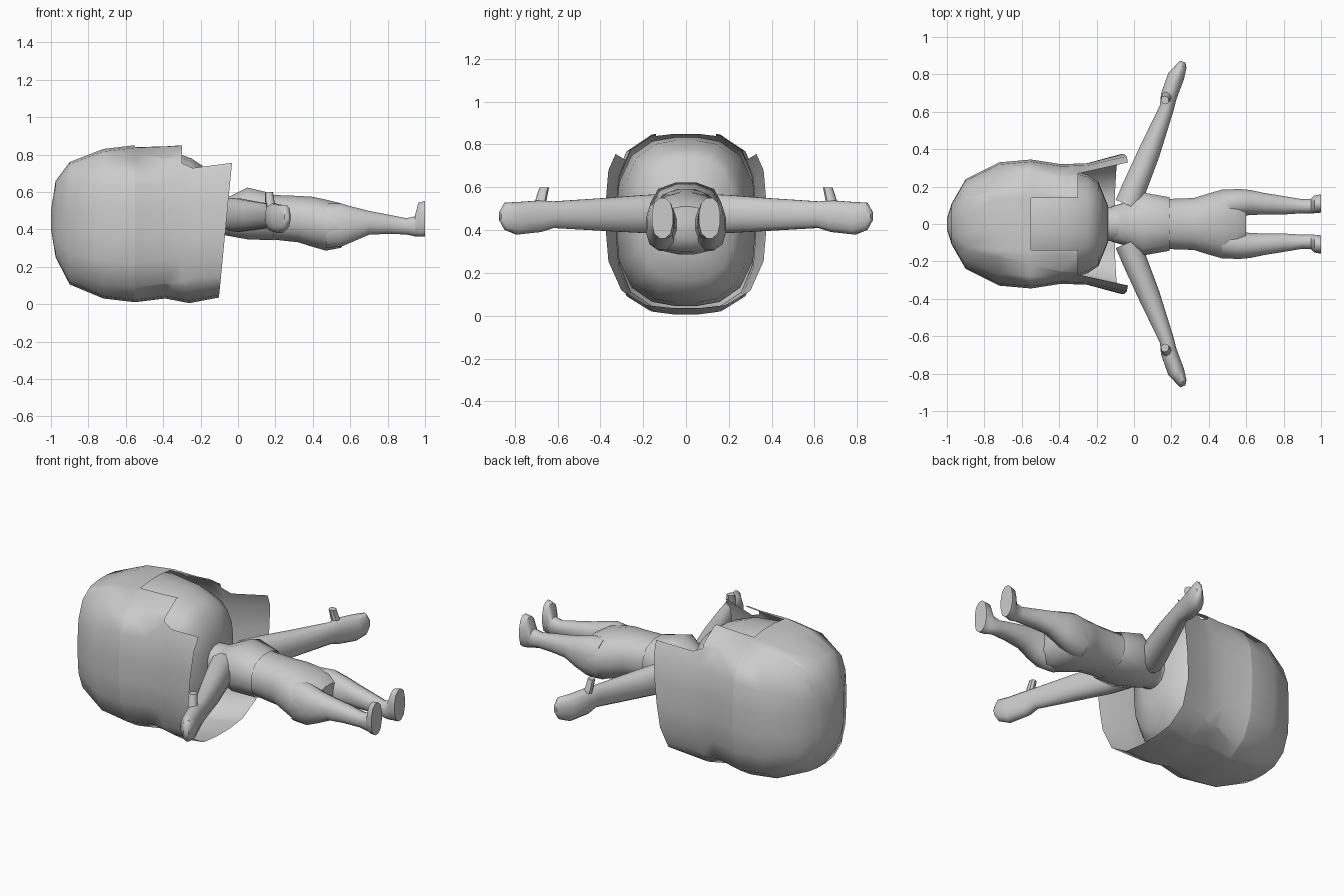
import bpy, bmesh, math
from mathutils import Vector

cube = bpy.data.objects.get("Cube")
if cube:
    bpy.data.objects.remove(cube)

grey = bpy.data.materials.new("plain grey")
grey.use_nodes = True
tone = (0.6, 0.6, 0.6, 1)
grey.diffuse_color = tone
grey.node_tree.nodes["Principled BSDF"].inputs["Base Color"].default_value = tone


def ring(bm, centre, u, v, sides, power):
    """Add one rounded-square ring of vertices spanned by u and v."""
    verts = []
    for i in range(sides):
        a = 2 * math.pi * (i + 0.5) / sides
        c, s = math.cos(a), math.sin(a)
        k = (abs(c) ** power + abs(s) ** power) ** (-1 / power)
        verts.append(bm.verts.new(Vector(centre) + u * c * k + v * s * k))
    return verts


def skin(bm, rings, cap_start, cap_end):
    for a, b in zip(rings, rings[1:]):
        n = len(a)
        for i in range(n):
            j = (i + 1) % n
            bm.faces.new((a[i], a[j], b[j], b[i]))
    if cap_start:
        bm.faces.new(rings[0][::-1])
    if cap_end:
        bm.faces.new(rings[-1])
    bmesh.ops.recalc_face_normals(bm, faces=bm.faces)


def finish(name, bm, mirror=False, angle=45):
    mesh = bpy.data.meshes.new(name)
    bm.to_mesh(mesh)
    bm.free()
    mesh.materials.append(grey)
    ob = bpy.data.objects.new(name, mesh)
    bpy.context.collection.objects.link(ob)
    bpy.ops.object.select_all(action="DESELECT")
    ob.select_set(True)
    bpy.context.view_layer.objects.active = ob
    bpy.ops.object.shade_smooth_by_angle(angle=math.radians(angle))
    if mirror:
        mod = ob.modifiers.new("mirror", "MIRROR")
        mod.use_axis = (False, True, False)
    return ob


def loft_x(sections, sides, power, cap_start=True, cap_end=True):
    """Sections along x: (x, y centre, half width, z low, z high, x tilt)."""
    bm = bmesh.new()
    rings = []
    for x, y, w, low, high, tilt in sections:
        h = (high - low) / 2
        rings.append(ring(bm, (x, y, low + h), Vector((0, w, 0)),
                          Vector((tilt, 0, h)), sides, power))
    skin(bm, rings, cap_start, cap_end)
    return bm


# Hair: a thin open shell around the head
hair = loft_x([
    (-1.0, 0, .03, .40, .50, 0),
    (-.975, 0, .11, .25, .66, 0),
    (-.90, 0, .24, .105, .76, 0),
    (-.72, 0, .33, .03, .83, 0),
    (-.55, 0, .345, .01, .85, 0),
    (-.39, 0, .32, .03, .855, 0),
    (-.25, 0, .325, .005, .865, .01),
    (-.06, 0, .375, .035, .90, .042)], 20, 3.2, True, False)

# Square fringe and side locks cut from the shell
slope = .22
cuts = [((-.55, 0, 0), (1, 0, 0)), ((-.3, 0, 0), (1, 0, 0))]
for side in (-1, 1):
    cuts.append(((0, .14 * side, 0), (0, 1, 0)))
    cuts.append(((-.3, .27 * side, 0), (-slope, side, 0)))
for point, normal in cuts:
    geom = hair.verts[:] + hair.edges[:] + hair.faces[:]
    bmesh.ops.bisect_plane(hair, geom=geom, plane_co=point, plane_no=normal)
gone = []
for f in hair.faces:
    x, y, z = f.calc_center_median()
    fringe = x > -.55 and abs(y) < .14
    lock = x > -.3 and abs(y) < .27 + slope * (x + .3)
    if z > .6 and (fringe or lock):
        gone.append(f)
bmesh.ops.delete(hair, geom=gone, context="FACES")
finish("hair", hair)

# Head and chin inside the hair
finish("head", loft_x([
    (-.96, 0, .08, .30, .60, 0),
    (-.89, 0, .22, .13, .74, 0),
    (-.72, 0, .31, .06, .81, 0),
    (-.55, 0, .325, .045, .835, 0),
    (-.36, 0, .295, .06, .82, 0),
    (-.25, 0, .265, .10, .78, 0),
    (-.19, 0, .225, .17, .74, 0),
    (-.14, 0, .10, .30, .58, 0)], 20, 2.8))

# Neck
finish("neck", loft_x([
    (-.2, 0, .09, .38, .56, 0),
    (.02, 0, .10, .38, .57, 0)], 12, 2.2))

# Torso and hips
finish("torso", loft_x([
    (-.04, 0, .10, .38, .56, 0),
    (.06, 0, .14, .355, .60, 0),
    (.18, 0, .135, .345, .585, 0),
    (.32, 0, .14, .33, .58, 0),
    (.40, 0, .165, .305, .575, 0),
    (.47, 0, .185, .285, .56, 0),
    (.55, 0, .188, .30, .54, 0),
    (.60, 0, .12, .36, .51, 0)], 16, 2.4))

# Short shirt over the chest
finish("shirt", loft_x([
    (-.12, 0, .095, .39, .55, .01),
    (-.05, 0, .115, .365, .58, .01),
    (.05, 0, .17, .345, .625, 0),
    (.19, 0, .145, .34, .592, 0)], 12, 2.6, False, False))

# Legs with upright feet
finish("legs", loft_x([
    (.47, .095, .085, .30, .54, 0),
    (.55, .112, .077, .305, .54, 0),
    (.62, .115, .068, .335, .52, 0),
    (.70, .108, .058, .37, .50, 0),
    (.80, .10, .05, .375, .48, 0),
    (.90, .095, .038, .372, .46, 0),
    (.945, .095, .04, .362, .47, 0),
    (.965, .105, .048, .36, .545, 0),
    (1.0, .11, .05, .36, .552, 0)], 12, 2.5), mirror=True)

# Arms reaching outwards, ending in mitten hands
arm = bmesh.new()
across = Vector((.92, -.39, 0))
up = Vector((0, 0, 1))
arm_path = [
    (-.03, .10, .48, .075, .09),
    (.005, .20, .475, .067, .09),
    (.08, .38, .473, .06, .078),
    (.175, .62, .472, .04, .063),
    (.185, .68, .465, .045, .075),
    (.225, .79, .455, .046, .077),
    (.255, .845, .465, .028, .065),
    (.262, .868, .465, .015, .025)]
rings = [ring(arm, (x, y, z), across * w, up * h, 12, 2.4)
         for x, y, z, w, h in arm_path]
skin(arm, rings, True, True)
finish("arms", arm, mirror=True)

# Thumbs
thumb = bmesh.new()
rings = [ring(thumb, (x, y, z), across * w, Vector((.3, .9, 0)) * w, 8, 2.5)
         for x, y, z, w in ((.185, .685, .50, .03), (.17, .675, .55, .025),
                            (.165, .662, .60, .022))]
skin(thumb, rings, True, True)
finish("thumbs", thumb, mirror=True)
